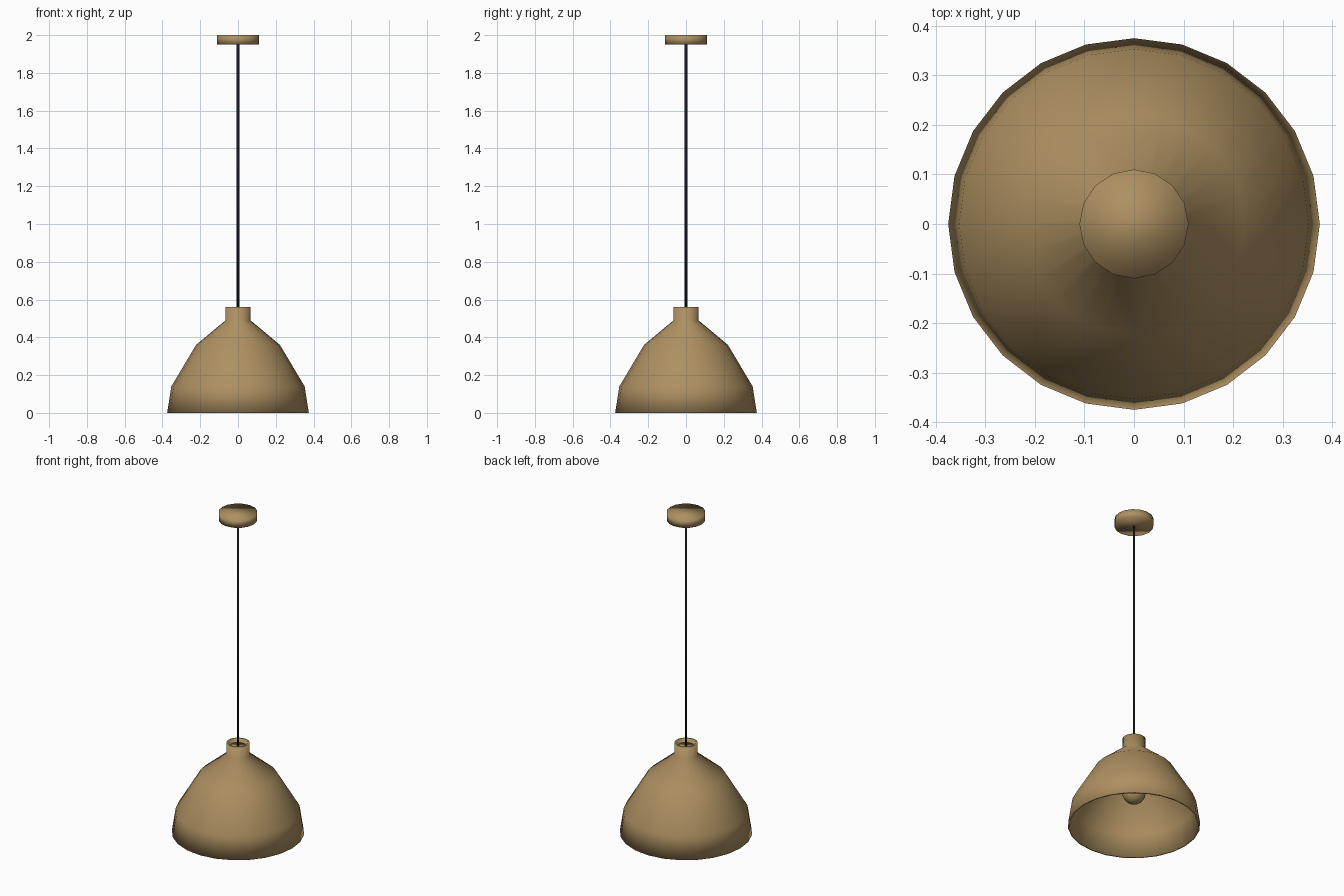
import bpy
import bmesh
from math import cos, sin, tau
from mathutils import Vector

if "Cube" in bpy.data.objects:
    bpy.data.objects.remove(bpy.data.objects["Cube"], do_unlink=True)


def make_material(name, colour):
    mat = bpy.data.materials.new(name)
    mat.use_nodes = True
    mat.diffuse_color = colour
    mat.node_tree.nodes["Principled BSDF"].inputs["Base Color"].default_value = colour
    return mat


brass = make_material("aged brass", (0.42, 0.28, 0.12, 1))
black = make_material("black cord", (0.012, 0.012, 0.018, 1))


def lathe(name, profile, sides, mat, capped=True):
    """Turn a top-to-bottom (radius, height) profile around the z axis."""
    bm = bmesh.new()
    rings = [[bm.verts.new(Vector((r * cos(tau * i / sides), r * sin(tau * i / sides), z)))
              for i in range(sides)] for r, z in profile]
    for upper, lower in zip(rings, rings[1:]):
        for i in range(sides):
            j = (i + 1) % sides
            bm.faces.new((upper[i], lower[i], lower[j], upper[j]))
    if capped:
        bm.faces.new(rings[0])
        bm.faces.new(rings[-1][::-1])
    for face in bm.faces:
        face.smooth = True
    mesh = bpy.data.meshes.new(name)
    bm.to_mesh(mesh)
    bm.free()
    mesh.materials.append(mat)
    obj = bpy.data.objects.new(name, mesh)
    bpy.context.collection.objects.link(obj)
    return obj


# Ceiling canopy and hanging cord
lathe("ceiling_canopy", [(0.11, 2), (0.11, 1.95)], 16, brass)
lathe("cord", [(0.007, 1.96), (0.007, 0.53)], 8, black)

# Open bell shade with a thin wall
shade = lathe("shade", [(0.066, 0.56), (0.066, 0.49), (0.222, 0.36),
                        (0.353, 0.14), (0.375, 0)], 24, brass, capped=False)
wall = shade.modifiers.new("wall", "SOLIDIFY")
wall.thickness = 0.01
wall.offset = -1

# Lamp holder inside the neck, with the round bulb below it
lathe("lamp_holder", [(0.045, 0.54), (0.045, 0.25)], 16, brass)
bpy.ops.mesh.primitive_uv_sphere_add(segments=16, ring_count=12, radius=0.066,
                                     location=(0, 0, 0.21))
bulb = bpy.context.object
bulb.name = "bulb"
bulb.data.materials.append(brass)
bpy.ops.object.shade_smooth()
